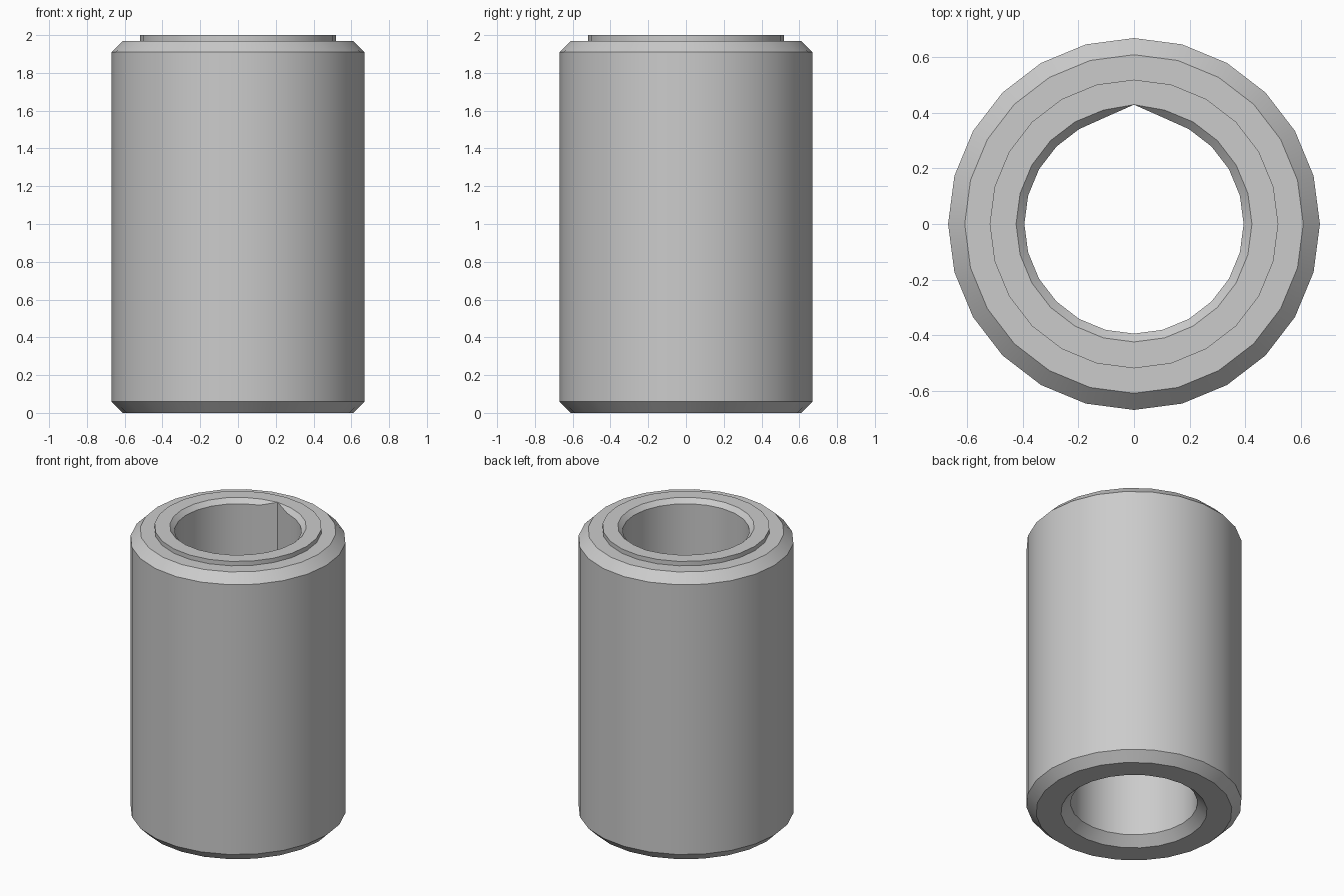
import bpy, bmesh, math

SIDES = 24
NOTCH = 0.43  # radius of the keyway ridge line at the back of the bore

old = bpy.data.objects.get("Cube")
if old:
    bpy.data.objects.remove(old)

grey = bpy.data.materials.new("plain_grey")
grey.use_nodes = True
colour = (0.6, 0.6, 0.6, 1)
grey.diffuse_color = colour
grey.node_tree.nodes["Principled BSDF"].inputs["Base Color"].default_value = colour

# closed wall section: radius, height, and height of the notch point for bore rings
section = [
    (0.61, 0.0, None), (0.67, 0.06, None), (0.67, 1.91, None),
    (0.61, 1.97, None), (0.52, 1.97, None), (0.52, 2.0, None),
    (0.425, 2.0, 2.0), (0.395, 1.97, 2.0),
    (0.395, 0.06, 0.025), (0.455, 0.0, None),
]


def ring(bm, radius, z, notch_z):
    verts = []
    for i in range(SIDES):
        a = math.tau * i / SIDES + math.pi / 2
        r, h = radius, z
        if notch_z is not None and i == 0:
            r, h = NOTCH, notch_z
        elif radius < 0.4 and i in (1, SIDES - 1):
            r = 0.398
        verts.append(bm.verts.new((r * math.cos(a), r * math.sin(a), h)))
    return verts


# sleeve: loft the rings around the section
bm = bmesh.new()
rings = [ring(bm, *point) for point in section]
for k, low in enumerate(rings):
    high = rings[(k + 1) % len(rings)]
    for i in range(SIDES):
        j = (i + 1) % SIDES
        bm.faces.new((low[i], low[j], high[j], high[i]))
bmesh.ops.remove_doubles(bm, verts=bm.verts, dist=0.0005)
bmesh.ops.recalc_face_normals(bm, faces=bm.faces)

mesh = bpy.data.meshes.new("sleeve")
bm.to_mesh(mesh)
bm.free()
mesh.materials.append(grey)
sleeve = bpy.data.objects.new("sleeve", mesh)
bpy.context.collection.objects.link(sleeve)

# smooth walls, sharp chamfers and notch
bpy.ops.object.select_all(action="DESELECT")
sleeve.select_set(True)
bpy.context.view_layer.objects.active = sleeve
bpy.ops.object.shade_smooth_by_angle(angle=math.radians(30))
